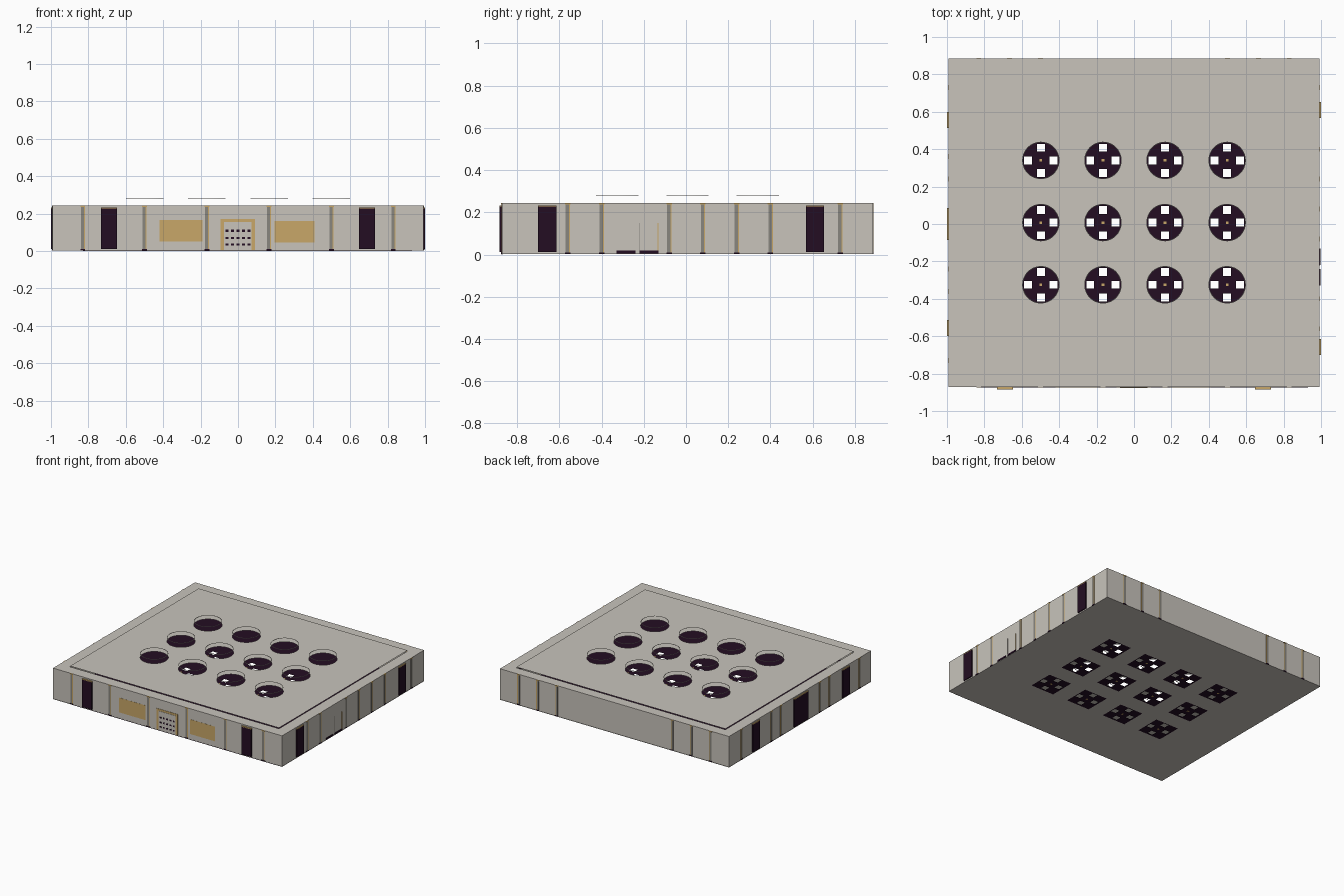
import bpy, bmesh, math

if "Cube" in bpy.data.objects:
    bpy.data.objects.remove(bpy.data.objects["Cube"])

def mat(name, c):
    m = bpy.data.materials.new(name)
    m.diffuse_color = (*c, 1)
    m.use_nodes = True
    m.node_tree.nodes["Principled BSDF"].inputs["Base Color"].default_value = m.diffuse_color
    return m

STONE = mat("warm_stone", (0.58, 0.55, 0.50))
GREY = mat("pilaster_grey", (0.25, 0.24, 0.21))
DARK = mat("dark_plum", (0.017, 0.004, 0.016))
GOLD = mat("gold", (0.58, 0.39, 0.14))

X0, X1, Y0, Y1 = -0.992, 0.992, -0.872, 0.885   # outer wall faces
TOP = 0.243
CX = [-0.498, -0.166, 0.166, 0.498]             # opening centres
CY = [-0.325, 0.0075, 0.34]
R, CELL = 0.1, 0.166


def finish(bm, name, m):
    me = bpy.data.meshes.new(name)
    bm.to_mesh(me)
    bm.free()
    me.materials.append(m)
    ob = bpy.data.objects.new(name, me)
    bpy.context.collection.objects.link(ob)
    return ob


def box(name, m, x0, x1, y0, y1, z0, z1):
    bm = bmesh.new()
    bmesh.ops.create_cube(bm, size=1)
    for v in bm.verts:
        v.co = ((x0 + x1) / 2 + v.co.x * (x1 - x0),
                (y0 + y1) / 2 + v.co.y * (y1 - y0),
                (z0 + z1) / 2 + v.co.z * (z1 - z0))
    return finish(bm, name, m)


def sheet(name, m, rect, holes, z, up):
    """Flat sheet with rectangular holes, built as a grid with cells left out."""
    xs = sorted({round(v, 4) for h in holes + [rect] for v in h[:2]})
    ys = sorted({round(v, 4) for h in holes + [rect] for v in h[2:]})
    bm = bmesh.new()
    vs = [[bm.verts.new((x, y, z)) for y in ys] for x in xs]
    for i in range(len(xs) - 1):
        for j in range(len(ys) - 1):
            mx, my = (xs[i] + xs[i + 1]) / 2, (ys[j] + ys[j + 1]) / 2
            if any(a < mx < b and c < my < d for a, b, c, d in holes):
                continue
            q = [vs[i][j], vs[i + 1][j], vs[i + 1][j + 1], vs[i][j + 1]]
            bm.faces.new(q if up else q[::-1])
    return finish(bm, name, m)


def rect_at(x, y, h):
    return (x - h, x + h, y - h, y + h)


def on_wall(side, name, m, u0, u1, z0, z1, out):
    """Plate on an outer wall; u runs along the wall, out is its projection."""
    if side == "front":
        box(name, m, u0, u1, Y0 - out, Y0 + 0.004, z0, z1)
    elif side == "back":
        box(name, m, u0, u1, Y1 - 0.004, Y1 + out, z0, z1)
    elif side == "right":
        box(name, m, X1 - 0.004, X1 + out, u0, u1, z0, z1)
    else:
        box(name, m, X0 - out, X0 + 0.004, u0, u1, z0, z1)


def pilaster(side, u):
    on_wall(side, "pilaster", GREY, u - 0.010, u + 0.006, 0.010, 0.236, 0.002)
    on_wall(side, "pilaster_gold_edge", GOLD, u + 0.006, u + 0.011, 0.010, 0.236, 0.002)
    on_wall(side, "pilaster_cap", GOLD, u - 0.013, u + 0.013, 0.236, TOP, 0.003)
    on_wall(side, "pilaster_base", DARK, u - 0.013, u + 0.013, 0.002, 0.010, 0.003)


def door(side, u, half, out):
    on_wall(side, "door_leaf", DARK, u - half, u + half, 0.012, 0.227, out)
    on_wall(side, "door_gold_head", GOLD, u - half, u + half, 0.227, 0.233, out)


# Walls
T = 0.004
box("front_wall", STONE, X0, X1, Y0, Y0 + T, 0.003, TOP)
box("back_wall", STONE, X0, X1, Y1 - T, Y1, 0.003, TOP)
box("left_wall", STONE, X0, X0 + T, Y0, Y1, 0.003, TOP)
box("right_wall", STONE, X1 - T, X1, Y0, Y1, 0.003, TOP)
box("front_plinth", DARK, -0.83, 0.93, Y0 - 0.001, Y0 + T, 0, 0.003)

# Floor: stone underside with square bays, dark top with four small openings per bay
bays = [rect_at(x, y, 0.1) for x in CX for y in CY]
slots = [rect_at(x + dx, y + dy, 0.021) for x in CX for y in CY
         for dx, dy in ((0.068, 0), (-0.068, 0), (0, 0.068), (0, -0.068))]
sheet("floor_underside", STONE, (X0, X1, Y0, Y1), bays, 0.0, False)
sheet("dark_floor", DARK, (X0 + T, X1 - T, Y0 + T, Y1 - T), slots, 0.003, True)
for x in CX:
    for y in CY:
        box("floor_gold_stud", GOLD, x - 0.007, x + 0.007, y - 0.007, y + 0.007, 0.002, 0.007)

# Ceiling: border, then a slightly raised panel with round openings
inner = (-0.905, 0.905, -0.785, 0.805)
sheet("ceiling_border", STONE, (X0, X1, Y0, Y1), [inner], TOP, True)
PZ = 0.249
field = (CX[0] - CELL, CX[-1] + CELL, CY[0] - CELL, CY[-1] + CELL)
sheet("ceiling_panel_margin", STONE, inner, [field], PZ, True)
bm = bmesh.new()
N = 48
for x in CX:
    for y in CY:
        inn, out = [], []
        for k in range(N):
            c, s = math.cos(2 * math.pi * k / N), math.sin(2 * math.pi * k / N)
            f = CELL / max(abs(c), abs(s))
            inn.append(bm.verts.new((x + R * c, y + R * s, PZ)))
            out.append(bm.verts.new((x + f * c, y + f * s, PZ)))
        for k in range(N):
            n = (k + 1) % N
            bm.faces.new((inn[k], out[k], out[n], inn[n]))
bmesh.ops.remove_doubles(bm, verts=bm.verts, dist=0.0005)
finish(bm, "ceiling_panel", STONE)

# Thin rings floating over the round openings
for x in CX:
    for y in CY:
        bm = bmesh.new()
        loops = [[bm.verts.new((x + r * math.cos(2 * math.pi * k / N),
                                y + r * math.sin(2 * math.pi * k / N), z))
                  for k in range(N)]
                 for r, z in ((0.096, 0.279), (0.1, 0.279), (0.1, 0.281), (0.096, 0.281))]
        for a in range(4):
            p, q = loops[a], loops[(a + 1) % 4]
            for k in range(N):
                n = (k + 1) % N
                bm.faces.new((p[k], p[n], q[n], q[k]))
        bmesh.ops.recalc_face_normals(bm, faces=bm.faces)
        finish(bm, "opening_ring", STONE)

# Pilasters on every wall
for side, us in (("front", (-0.83, -0.5, -0.166, 0.166, 0.5, 0.83)),
                 ("back", (-0.83, -0.665, -0.5, 0.5, 0.665, 0.83)),
                 ("right", (-0.56, -0.40, -0.08, 0.08, 0.24, 0.40, 0.73)),
                 ("left", (-0.73, -0.36, -0.24, 0.24, 0.36, 0.73))):
    for u in us:
        pilaster(side, u)

# Doors
for u in (-0.69, 0.69):
    door("front", u, 0.042, 0.012)
for u in (-0.657, 0.61):
    door("right", u, 0.043, 0.008)
for u in (-0.555, 0.555):
    door("left", u, 0.043, 0.008)
door("left", 0.0, 0.085, 0.008)

# Front gold panels and entrance
on_wall("front", "gold_panel", GOLD, -0.42, -0.19, 0.05, 0.165, 0.001)
on_wall("front", "gold_panel", GOLD, 0.195, 0.41, 0.045, 0.16, 0.001)
on_wall("front", "entrance_surround", GOLD, -0.093, 0.09, 0.006, 0.17, 0.003)
on_wall("front", "entrance_panel", STONE, -0.075, 0.073, 0.006, 0.155, 0.005)
for z in (0.035, 0.07, 0.108):
    for i in range(5):
        u = -0.058 + i * 0.029
        on_wall("front", "entrance_slot", DARK, u - 0.008, u + 0.008, z - 0.006, z + 0.006, 0.006)

# Right side steps and thin framed panel
on_wall("right", "dark_step", DARK, -0.33, -0.24, 0.005, 0.018, 0.004)
on_wall("right", "dark_step", DARK, -0.22, -0.13, 0.005, 0.018, 0.004)
on_wall("right", "panel_grey_edge", GREY, -0.223, -0.219, 0.018, 0.15, 0.002)
on_wall("right", "panel_gold_edge", GOLD, -0.134, -0.130, 0.018, 0.15, 0.002)
